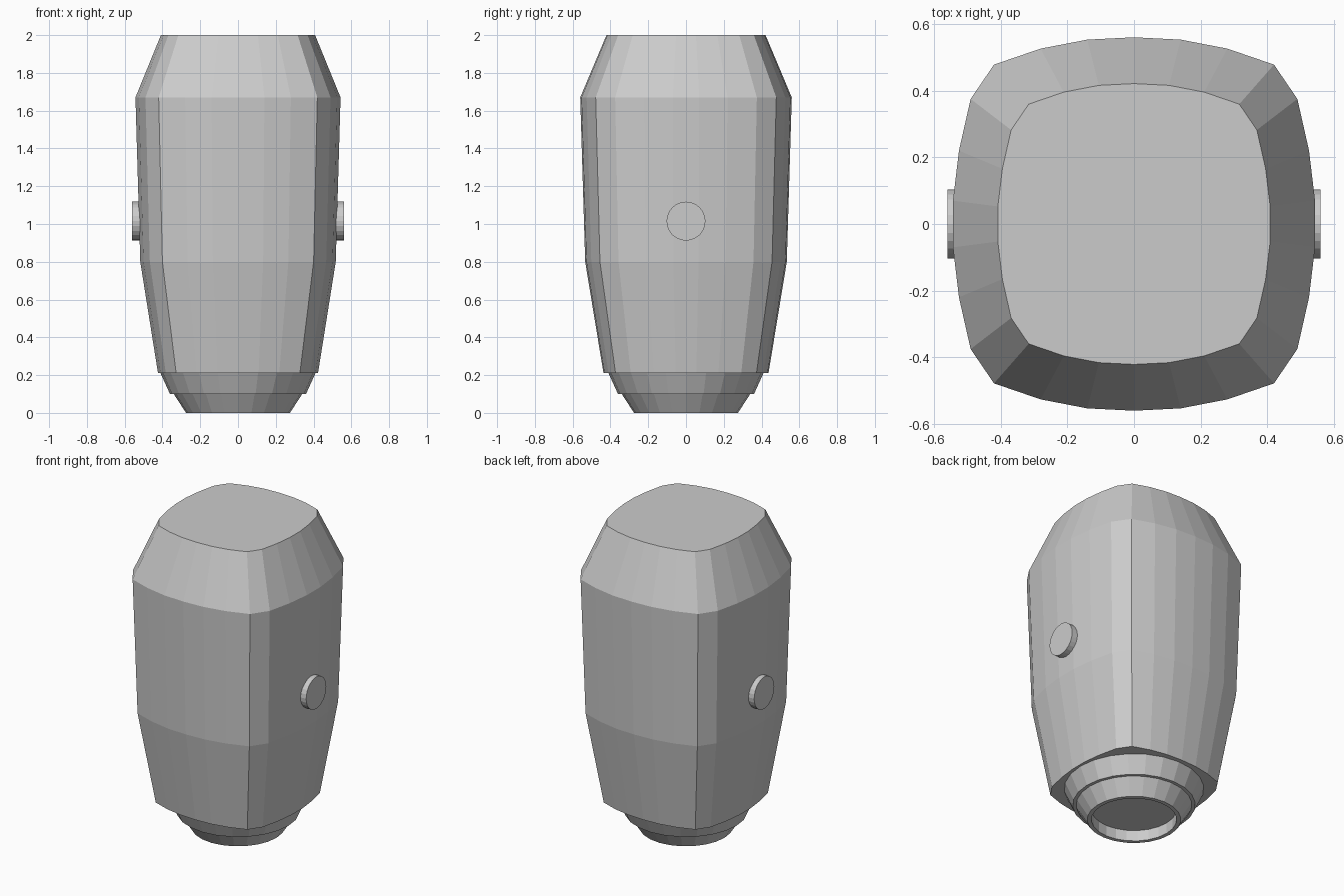
import bpy, bmesh, math
from mathutils import Matrix

if "Cube" in bpy.data.objects:
    bpy.data.objects.remove(bpy.data.objects["Cube"])


def loft(name, rings, cap_start=True, cap_end=True):
    """Skin a list of equal-length vertex rings and cap the ends."""
    bm = bmesh.new()
    loops = [[bm.verts.new(p) for p in ring] for ring in rings]
    n = len(loops[0])
    for a, b in zip(loops, loops[1:]):
        for i in range(n):
            j = (i + 1) % n
            bm.faces.new((a[i], a[j], b[j], b[i]))
    if cap_start:
        bm.faces.new(loops[0][::-1])
    if cap_end:
        bm.faces.new(loops[-1])
    bmesh.ops.recalc_face_normals(bm, faces=bm.faces)
    mesh = bpy.data.meshes.new(name)
    bm.to_mesh(mesh)
    bm.free()
    obj = bpy.data.objects.new(name, mesh)
    bpy.context.collection.objects.link(obj)
    return obj


def circle(r, z, n=24):
    return [(r * math.cos(math.tau * i / n), r * math.sin(math.tau * i / n), z)
            for i in range(n)]


# Head body: bulged square section, mirrored from one quadrant
quadrant = [(0.543, 0.07), (0.525, 0.22), (0.49, 0.375),
            (0.42, 0.478), (0.28, 0.526), (0.14, 0.553)]
upper = quadrant + [(0, 0.56)] + [(-x, y) for x, y in reversed(quadrant)]
section = upper + [(-x, -y) for x, y in upper]
levels = [(0.21, 0.78), (0.80, 0.953), (1.67, 1.0), (2.0, 0.752)]
loft("body", [[(x * s, y * s, z) for x, y in section] for z, s in levels])

# Stepped round neck with a recessed underside
neck = [(0.41, 0.21), (0.36, 0.10), (0.34, 0.10), (0.275, 0.0),
        (0.25, 0.0), (0.25, 0.07)]
loft("neck", [circle(r, z) for r, z in neck])

# Side buttons
for side, label in ((1, "right"), (-1, "left")):
    rot = Matrix.Rotation(math.radians(90), 4, 'Y')
    button = loft(label + "_button", [circle(0.103, -0.03), circle(0.103, 0.03)])
    button.data.transform(Matrix.Translation((0.53 * side, 0, 1.015)) @ rot)
